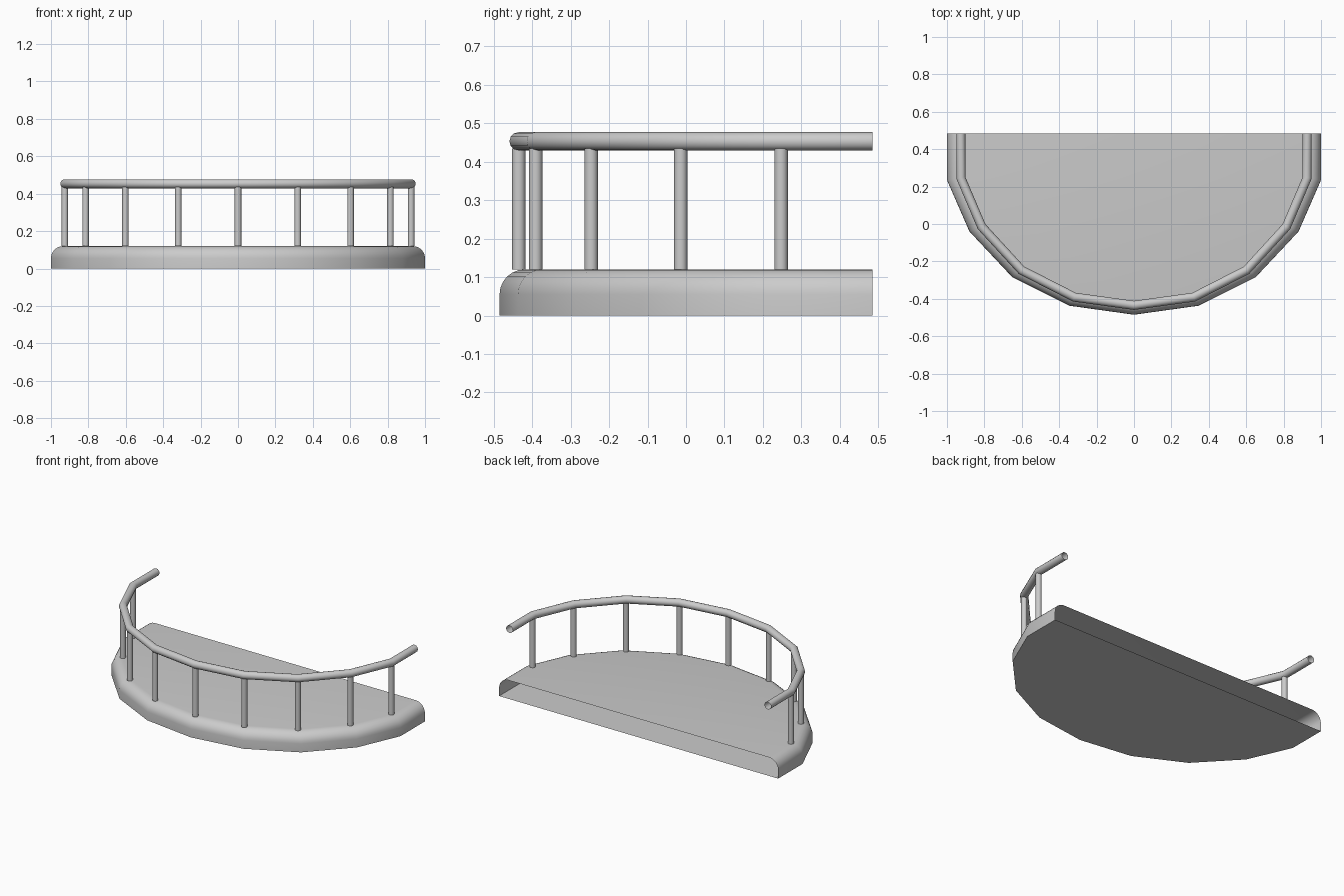
import bpy, bmesh, math
from mathutils import Vector

if "Cube" in bpy.data.objects:
    bpy.data.objects.remove(bpy.data.objects["Cube"])

BACK = 0.485
HALF = [(1.0, BACK), (1.0, 0.235), (0.88, -0.04), (0.65, -0.285), (0.345, -0.437)]


def full_path(half, front):
    left = [Vector((-x, y)) for x, y in half]
    right = [Vector((x, y)) for x, y in reversed(half)]
    return left + [Vector((0, front))] + right


def offset_dirs(path):
    # mitred inward direction at every path point
    dirs = [(b - a).normalized() for a, b in zip(path, path[1:])]
    norms = [Vector((-d.y, d.x)) for d in dirs]
    out = [norms[0]]
    for a, b in zip(norms, norms[1:]):
        m = (a + b).normalized()
        out.append(m / m.dot(a))
    return out + [norms[-1]]


def finish(name, bm, angle=40):
    mesh = bpy.data.meshes.new(name)
    bm.to_mesh(mesh)
    bm.free()
    obj = bpy.data.objects.new(name, mesh)
    bpy.context.collection.objects.link(obj)
    bpy.ops.object.select_all(action='DESELECT')
    obj.select_set(True)
    bpy.context.view_layer.objects.active = obj
    bpy.ops.object.shade_smooth_by_angle(angle=math.radians(angle))
    return obj


def sweep(name, path, profile, closed=False, fill=False):
    # profile points are (inset, height)
    bm = bmesh.new()
    rings = []
    for p, n in zip(path, offset_dirs(path)):
        rings.append([bm.verts.new((*(p + n * i), z)) for i, z in profile])
    count = len(profile)
    for a, b in zip(rings, rings[1:]):
        for j in range(count if closed else count - 1):
            k = (j + 1) % count
            bm.faces.new((a[j], b[j], b[k], a[k]))
    if fill:
        bm.faces.new([r[-1] for r in rings])
        bm.faces.new([r[0] for r in reversed(rings)])
    return finish(name, bm)


# Floor slab: rounded upper edge, open at the back
R = 0.065
edge = [(0, 0)] + [(R - R * math.cos(a), 0.12 - R + R * math.sin(a))
                   for a in (math.pi / 2 * i / 6 for i in range(7))]
sweep("balcony_floor", full_path(HALF, -0.485), edge, fill=True)

# Handrail: open tube following a reduced copy of the outline
rail_half = [(x * 0.926, BACK + (y - BACK) * 0.95) for x, y in HALF]
rail_path = full_path(rail_half, -0.435)
r = 0.024
circle = [(-r * math.cos(a), 0.453 + r * math.sin(a))
          for a in (math.tau * i / 12 for i in range(12))]
sweep("handrail", rail_path, circle, closed=True)

# Posts under every bend of the handrail
for i, p in enumerate(rail_path[1:-1]):
    bm = bmesh.new()
    bmesh.ops.create_cone(bm, cap_ends=False, segments=12,
                          radius1=0.0175, radius2=0.0175, depth=0.315)
    bmesh.ops.translate(bm, verts=bm.verts, vec=(p.x, p.y, 0.12 + 0.1575))
    finish(f"post_{i + 1}", bm)
